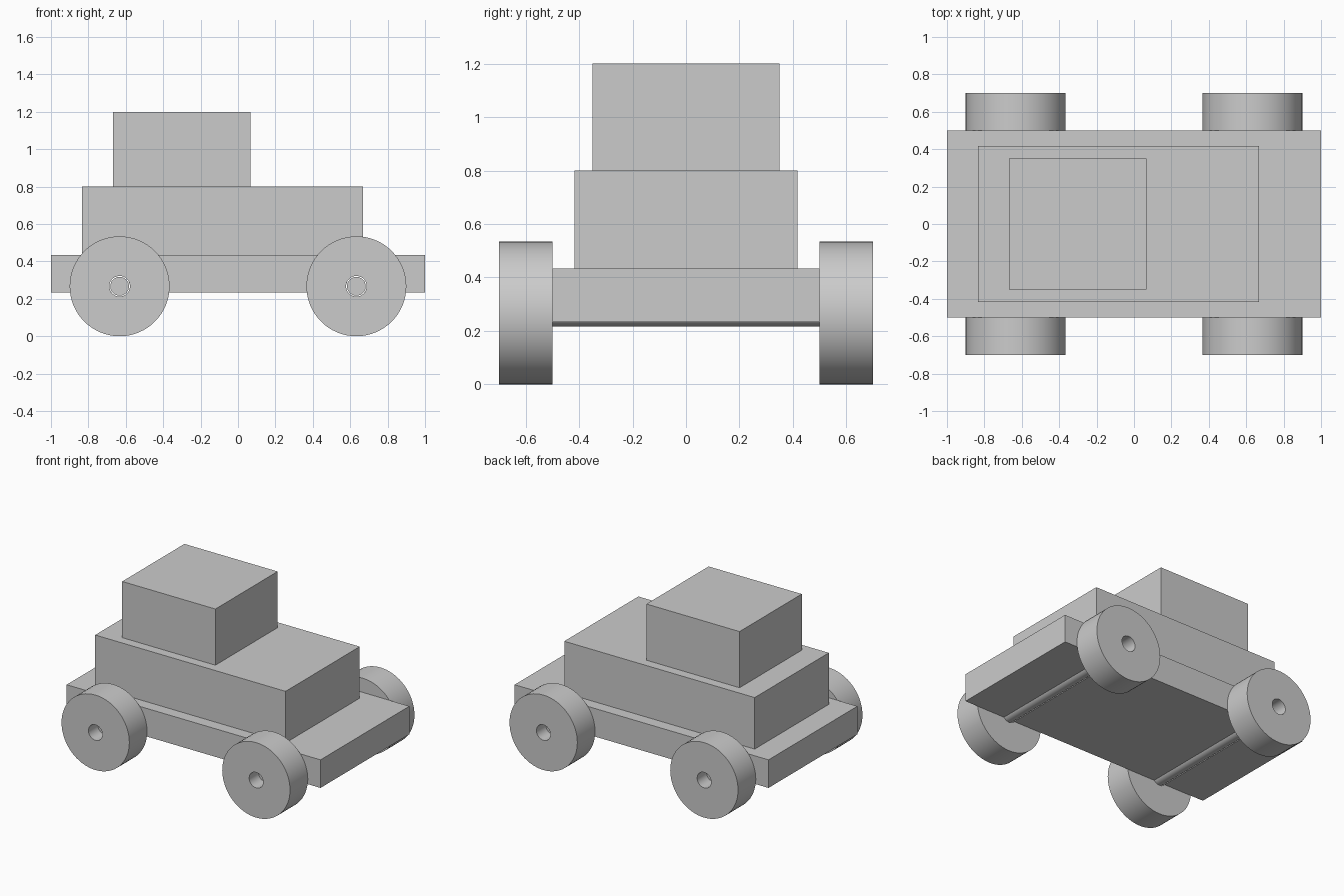
import bpy
import bmesh
from math import pi, cos, sin, asin

if "Cube" in bpy.data.objects:
    bpy.data.objects.remove(bpy.data.objects["Cube"], do_unlink=True)

AXLE_X, AXLE_Z = 0.633, 0.267
WHEEL_R, AXLE_R, BORE_R = 0.267, 0.05, 0.055
SEGMENTS = 64

grey = bpy.data.materials.new("plain grey")
grey.use_nodes = True
colour = (0.6, 0.6, 0.6, 1)
grey.diffuse_color = colour
grey.node_tree.nodes["Principled BSDF"].inputs["Base Color"].default_value = colour


def finish(name, bm, location=(0, 0, 0), smooth=False):
    """Turn a bmesh into a named, coloured object."""
    bmesh.ops.recalc_face_normals(bm, faces=bm.faces)
    mesh = bpy.data.meshes.new(name)
    bm.to_mesh(mesh)
    bm.free()
    mesh.materials.append(grey)
    obj = bpy.data.objects.new(name, mesh)
    bpy.context.collection.objects.link(obj)
    obj.location = location
    if smooth:
        bpy.ops.object.select_all(action="DESELECT")
        obj.select_set(True)
        bpy.context.view_layer.objects.active = obj
        bpy.ops.object.shade_smooth_by_angle(angle=pi / 6)
    return obj


def extrude_profile(name, points, half_width, smooth=False, location=(0, 0, 0)):
    """Extrude an x-z outline along y, centred on y = 0."""
    bm = bmesh.new()
    face = bm.faces.new([bm.verts.new((x, -half_width, z)) for x, z in points])
    result = bmesh.ops.extrude_face_region(bm, geom=[face])
    moved = [v for v in result["geom"] if isinstance(v, bmesh.types.BMVert)]
    bmesh.ops.translate(bm, verts=moved, vec=(0, 2 * half_width, 0))
    return finish(name, bm, location, smooth)


def block(name, x0, x1, half_width, z0, z1):
    outline = [(x0, z0), (x1, z0), (x1, z1), (x0, z1)]
    return extrude_profile(name, outline, half_width)


def circle(radius):
    angles = [2 * pi * i / SEGMENTS for i in range(SEGMENTS)]
    return [(radius * cos(a), radius * sin(a)) for a in angles]


# Chassis plate, with a round axle channel open at the underside near each end
floor, deck = 0.233, 0.433
start = pi + asin((AXLE_Z - floor) / BORE_R)
sweep = 2 * start - pi
outline = [(-1, deck), (-1, floor)]
for side in (-1, 1):
    for i in range(33):
        a = start - sweep * i / 32
        outline.append((side * AXLE_X + BORE_R * cos(a), AXLE_Z + BORE_R * sin(a)))
outline += [(1, floor), (1, deck)]
extrude_profile("chassis", outline, 0.5, smooth=True)

# Stacked body and cabin
block("body", -0.833, 0.667, 0.417, deck, 0.8)
block("cabin", -0.667, 0.067, 0.35, 0.8, 1.2)


def wheel(name, x, y):
    """Disc with a through bore, made by revolving its section around y."""
    bm = bmesh.new()
    section = [(BORE_R, -0.1), (WHEEL_R, -0.1), (WHEEL_R, 0.1), (BORE_R, 0.1)]
    verts = [bm.verts.new((r, d, 0)) for r, d in section]
    edges = [bm.edges.new((verts[i], verts[(i + 1) % 4])) for i in range(4)]
    bmesh.ops.spin(bm, geom=verts + edges, cent=(0, 0, 0), axis=(0, 1, 0),
                   angle=2 * pi, steps=SEGMENTS, use_merge=True)
    bmesh.ops.remove_doubles(bm, verts=bm.verts, dist=0.0001)
    finish(name, bm, (x, y, AXLE_Z), smooth=True)


# Axles end halfway inside the wheel bores
for end, x in (("right", -AXLE_X), ("left", AXLE_X)):
    extrude_profile(end + "_axle", circle(AXLE_R), 0.6, True, (x, 0, AXLE_Z))
    for place, y in (("front", -0.6), ("back", 0.6)):
        wheel(f"{place}_{end}_wheel", x, y)
